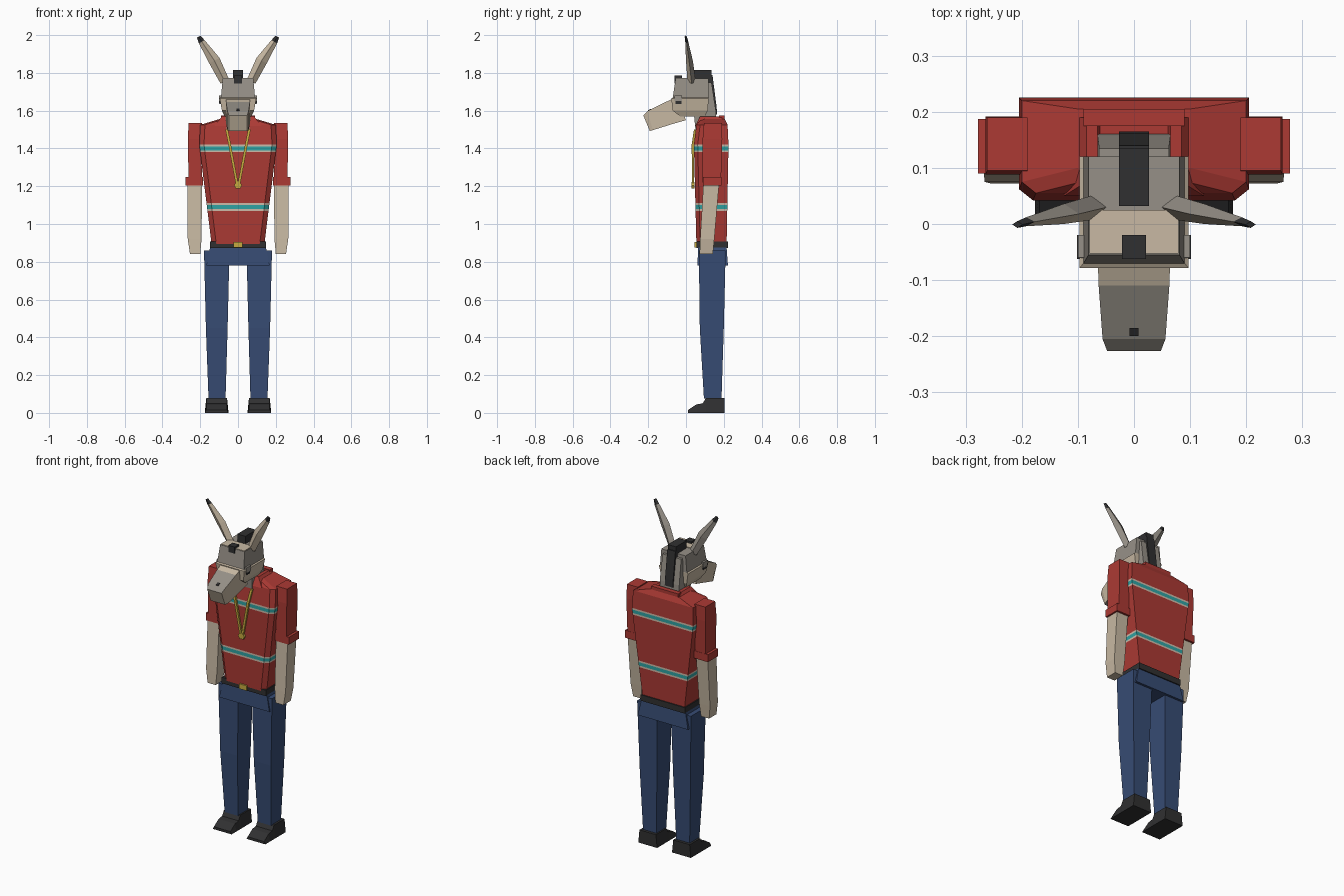
import bpy, bmesh
from mathutils import Vector

cube = bpy.data.objects.get("Cube")
if cube:
    bpy.data.objects.remove(cube, do_unlink=True)


def material(name, rgb):
    lin = [((c / 255 + 0.055) / 1.055) ** 2.4 for c in rgb] + [1.0]
    m = bpy.data.materials.new(name)
    m.use_nodes = True
    m.diffuse_color = lin
    m.node_tree.nodes["Principled BSDF"].inputs["Base Color"].default_value = lin
    return m


RED = material("red cloth", (172, 58, 52))
BLUE = material("blue denim", (55, 76, 116))
CREAM = material("cream hide", (200, 185, 163))
GREY = material("grey hide", (150, 144, 135))
BLACK = material("black", (48, 48, 49))
TEAL = material("teal stripe", (48, 165, 165))
WHITE = material("pale stripe", (208, 190, 172))
GOLD = material("gold", (198, 170, 64))


def loft(name, rings, mats, rule=None, cuts=()):
    """Bridge rings of points, cap the ends, cut at heights, colour by rule."""
    bm = bmesh.new()
    loops = [[bm.verts.new(p) for p in ring] for ring in rings]
    for a, b in zip(loops, loops[1:]):
        n = len(a)
        for i in range(n):
            bm.faces.new((a[i], a[(i + 1) % n], b[(i + 1) % n], b[i]))
    bm.faces.new(loops[0])
    bm.faces.new(loops[-1])
    for z in cuts:
        geom = bm.verts[:] + bm.edges[:] + bm.faces[:]
        bmesh.ops.bisect_plane(bm, geom=geom, plane_co=(0, 0, z), plane_no=(0, 0, 1))
    bmesh.ops.recalc_face_normals(bm, faces=bm.faces[:])
    if rule:
        for f in bm.faces:
            f.material_index = rule(f.calc_center_median(), f.normal)
    me = bpy.data.meshes.new(name)
    bm.to_mesh(me)
    bm.free()
    for m in mats:
        me.materials.append(m)
    ob = bpy.data.objects.new(name, me)
    bpy.context.collection.objects.link(ob)
    return ob


def flat(z, x0, x1, y0, y1):
    return [(x0, y0, z), (x1, y0, z), (x1, y1, z), (x0, y1, z)]


def upright(w, y_top, z_top, y_low, z_low):
    return [(-w, y_low, z_low), (w, y_low, z_low), (w, y_top, z_top), (-w, y_top, z_top)]


def box(name, mat, x0, x1, y0, y1, z0, z1):
    return loft(name, [flat(z0, x0, x1, y0, y1), flat(z1, x0, x1, y0, y1)], [mat])


def flip(rings, s):
    return [[(x * s, y, z) for x, y, z in ring] for ring in rings]


def pair(name, rings, mats, rule=None):
    for side, s in (("left", 1), ("right", -1)):
        loft(f"{side}_{name}", flip(rings, s), mats, rule)


# Shirt with two three-band stripes
def chest(z, w, y0, y1):
    return [(-w, y0 + .02, z), (-w + .025, y0, z), (w - .025, y0, z),
            (w, y0 + .02, z), (w, y1, z), (-w, y1, z)]


STRIPES = (1.09, 1.4)


def stripe_rule(c, n):
    d = min(abs(c.z - s) for s in STRIPES)
    return 1 if d < .01 else 2 if d < .02 else 0


loft("shirt", [chest(.895, .14, .055, .215), chest(1.42, .205, .042, .225),
               chest(1.525, .2, .055, .22), chest(1.555, .1, .08, .205)],
     [RED, TEAL, WHITE], stripe_rule,
     [s + d for s in STRIPES for d in (-.02, -.01, .01, .02)])

# Collar
box("collar_back", RED, -.09, .09, .175, .205, 1.54, 1.575)
pair("collar_flap", [flat(1.52, .05, .125, .05, .19), flat(1.57, .065, .085, .075, .19)], [RED])

# Sleeves, cuffs and bare arms
pair("sleeve", [flat(1.22, .19, .262, .088, .185), flat(1.45, .195, .265, .088, .192),
                flat(1.535, .19, .262, .095, .19)], [RED])
pair("cuff", [flat(1.205, .185, .278, .09, .187), flat(1.25, .185, .278, .09, .187)], [RED])
pair("arm", [flat(.84, .2, .254, .072, .142), flat(.92, .193, .266, .075, .15),
             flat(1.21, .19, .268, .092, .175)], [CREAM])

# Belt and buckle
box("belt", BLACK, -.148, .148, .055, .222, .872, .908)
box("buckle", GOLD, -.025, .025, .046, .06, .875, .905)

# Trousers
loft("hips", [flat(.78, -.168, .168, .06, .222), flat(.875, -.148, .148, .065, .215)], [BLUE])
pair("leg", [flat(.075, .066, .156, .095, .188), flat(.45, .055, .17, .073, .2),
             flat(.86, .045, .18, .068, .21)], [BLUE])


# Shoes
def shoe_ring(y, top):
    return [(.05, y, 0), (.176, y, 0), (.168, y, top), (.058, y, top)]


pair("shoe", [shoe_ring(y, t) for y, t in
              ((.01, .015), (.055, .045), (.088, .05), (.105, .078), (.205, .078))], [BLACK])

# Neck and head
loft("neck", [flat(1.5, -.06, .06, .05, .163), flat(1.6, -.065, .065, .04, .158),
              flat(1.75, -.062, .062, .05, .135)], [GREY])
loft("head", [flat(1.57, -.07, .07, -.03, .1), flat(1.6, -.085, .085, -.07, .115),
              flat(1.665, -.097, .097, -.078, .12), flat(1.67, -.09, .09, -.07, .12),
              flat(1.77, -.081, .081, -.055, .12)],
     [GREY, CREAM], lambda c, n: int(c.z < 1.668))
box("crown", CREAM, -.079, .079, -.053, .025, 1.767, 1.774)


# Muzzle with grey bridge and chin
def muzzle_rule(c, n):
    return int((n.z > .6 and c.y < -.1) or n.z < -.6)


loft("muzzle", [upright(.065, -.05, 1.672, 0, 1.55), upright(.063, -.11, 1.645, -.07, 1.53),
                upright(.056, -.205, 1.597, -.175, 1.497),
                upright(.048, -.226, 1.575, -.192, 1.493)], [CREAM, GREY], muzzle_rule)
loft("nose_mark", [upright(.008, -.185, 1.611, -.185, 1.604),
                   upright(.008, -.2, 1.603, -.2, 1.597)], [BLACK])

# Brows and eyes
pair("brow", [flat(1.65, .08, .102, -.062, -.02), flat(1.68, .08, .1, -.06, -.02)], [GREY])
pair("eye", [flat(1.635, .085, .099, -.055, -.025), flat(1.65, .085, .1, -.055, -.025)], [BLACK])

# Mane and forelock
box("mane_crest", BLACK, -.027, .027, .032, .135, 1.75, 1.816)
loft("mane_back", [flat(1.58, -.027, .027, .13, .165), flat(1.62, -.027, .027, .12, .162),
                   flat(1.79, -.027, .027, .1, .14)], [BLACK])
box("forelock", BLACK, -.021, .021, -.062, -.02, 1.745, 1.785)


# Ears: cream inside, grey outside, black tips
def ear_ring(x, z, y, w, d):
    return [(x - w, y, z + w * .55), (x, y - d, z), (x + w, y, z - w * .55), (x, y + d, z)]


def ear_rule(c, n):
    return 2 if c.z > 1.96 else 1 if n.y < 0 else 0


pair("ear", [ear_ring(.07, 1.755, .03, .022, .022), ear_ring(.125, 1.865, .018, .027, .018),
             ear_ring(.192, 1.965, .004, .015, .008), ear_ring(.208, 1.992, -.001, .009, .006)],
     [GREY, CREAM, BLACK], ear_rule)

# Chain and pendant
pair("chain", [flat(1.2, -.004, .01, .032, .042), flat(1.42, .037, .051, .03, .042),
               flat(1.5, .053, .067, .042, .054)], [GOLD])
loft("pendant", [flat(1.188, -.012, .012, .03, .044), flat(1.205, -.021, .021, .03, .044),
                 flat(1.222, -.01, .01, .03, .044)], [GOLD])
